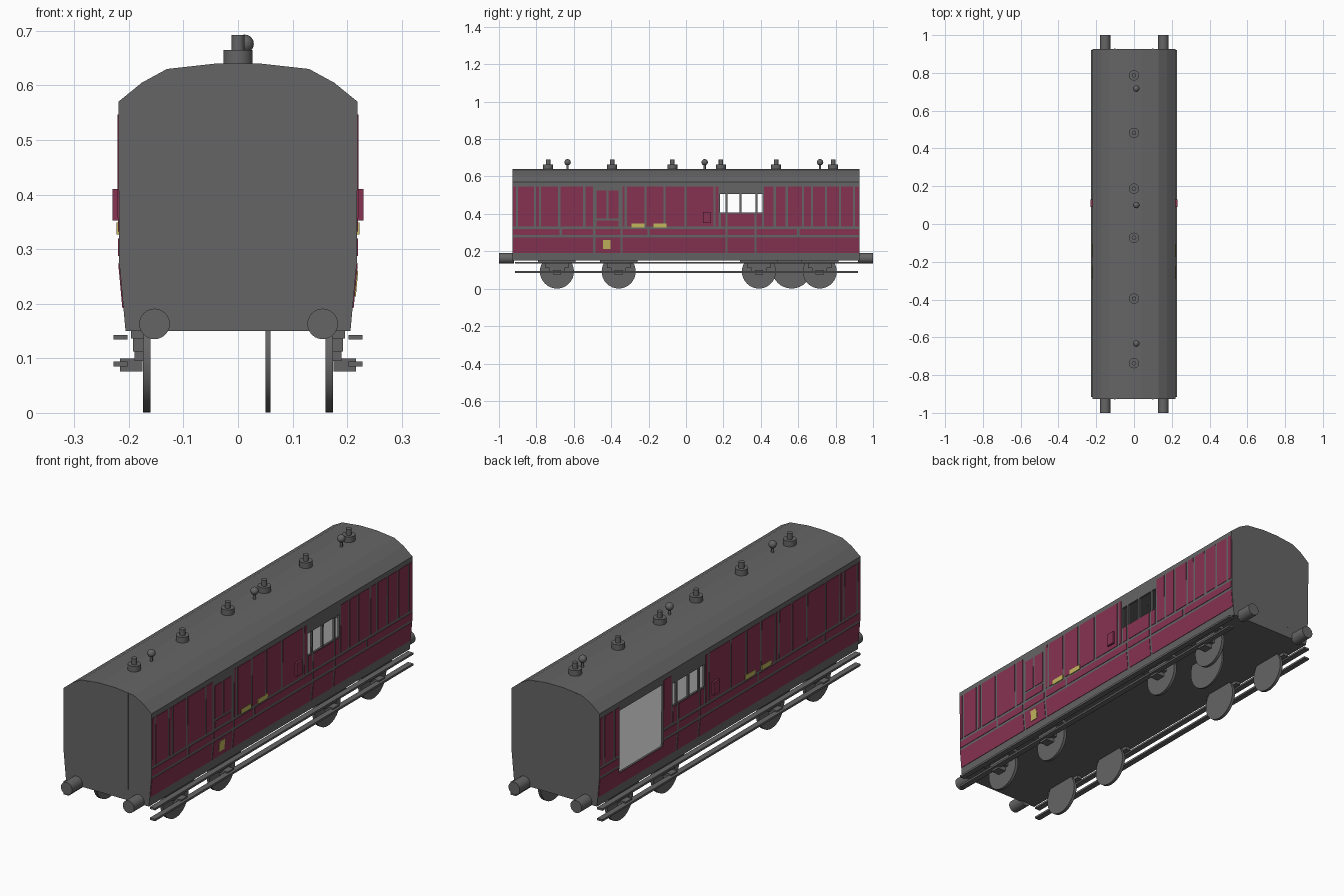
import bpy, bmesh, math
from mathutils import Matrix, Vector

if "Cube" in bpy.data.objects:
    bpy.data.objects.remove(bpy.data.objects["Cube"])


def material(name, rgb):
    m = bpy.data.materials.new(name)
    m.diffuse_color = (*rgb, 1)
    m.use_nodes = True
    m.node_tree.nodes["Principled BSDF"].inputs["Base Color"].default_value = m.diffuse_color
    return m


GREY = material("dark grey", (0.13, 0.13, 0.13))
MAROON = material("maroon", (0.24, 0.033, 0.082))
YELLOW = material("pale yellow", (0.55, 0.47, 0.11))
LIGHT = material("light grey", (0.30, 0.30, 0.30))


def finish(bm, name, mat, smooth=False):
    bmesh.ops.recalc_face_normals(bm, faces=bm.faces)
    me = bpy.data.meshes.new(name)
    bm.to_mesh(me)
    bm.free()
    me.materials.append(mat)
    ob = bpy.data.objects.new(name, me)
    bpy.context.collection.objects.link(ob)
    if smooth:
        bpy.context.view_layer.objects.active = ob
        ob.select_set(True)
        bpy.ops.object.shade_smooth_by_angle(angle=math.radians(35))
        ob.select_set(False)
    return ob


def prism(bm, pts, y0, y1):
    """Extrude an (x, z) outline along y."""
    a = [bm.verts.new((x, y0, z)) for x, z in pts]
    b = [bm.verts.new((x, y1, z)) for x, z in pts]
    n = len(pts)
    bm.faces.new(a)
    bm.faces.new(b[::-1])
    for i in range(n):
        bm.faces.new((a[i], b[i], b[(i + 1) % n], a[(i + 1) % n]))


def box(bm, x0, x1, y0, y1, z0, z1):
    prism(bm, [(x0, z0), (x1, z0), (x1, z1), (x0, z1)], y0, y1)


def cyl(bm, r, depth, centre, axis="Z", seg=24):
    rot = {"Z": Matrix(), "Y": Matrix.Rotation(math.pi / 2, 4, "X"),
           "X": Matrix.Rotation(math.pi / 2, 4, "Y")}[axis]
    bmesh.ops.create_cone(bm, cap_ends=True, segments=seg, radius1=r, radius2=r,
                          depth=depth, matrix=Matrix.Translation(centre) @ rot)


# Body shell: hollow profile with window and door openings
half = [(0.206, 0.15), (0.218, 0.28), (0.219, 0.57), (0.176, 0.605), (0.13, 0.63), (0.04, 0.64)]
inner = [(0.198, 0.16), (0.209, 0.28), (0.21, 0.565), (0.172, 0.597), (0.128, 0.621), (0.04, 0.631)]
L = 0.927


def mirrored(h):
    return h + [(-x, z) for x, z in reversed(h)]


bm = bmesh.new()
prism(bm, mirrored(half), -L, L)
body = finish(bm, "body_shell", GREY)

bm = bmesh.new()
prism(bm, mirrored(inner), -L + 0.01, L - 0.01)
cutters = [finish(bm, "interior_cutter", GREY)]
bm = bmesh.new()
for y0, y1 in ((0.182, 0.212), (0.222, 0.287), (0.297, 0.372), (0.382, 0.408)):
    box(bm, -0.3, 0.3, y0, y1, 0.407, 0.507)
box(bm, -0.3, -0.1, 0.475, 0.785, 0.25, 0.53)
cutters.append(finish(bm, "opening_cutter", GREY))
bpy.context.view_layer.objects.active = body
for c in cutters:
    mod = body.modifiers.new("cut", "BOOLEAN")
    mod.operation, mod.solver, mod.object = "DIFFERENCE", "EXACT", c
    bpy.ops.object.modifier_apply(modifier=mod.name)
    bpy.data.objects.remove(c)

# Interior floor
bm = bmesh.new()
box(bm, -0.2, 0.2, -L + 0.01, L - 0.01, 0.19, 0.2)
finish(bm, "interior_floor", LIGHT)


# Side panels
def side_x(z):
    if z < 0.28:
        return 0.206 + 0.012 * (z - 0.15) / 0.13
    return 0.218 + 0.001 * (z - 0.28) / 0.29


def plate(bm, s, y0, y1, z0, z1, t=0.002):
    prism(bm, [(s * (side_x(z0) - 0.002), z0), (s * (side_x(z0) + t), z0),
               (s * (side_x(z1) + t), z1), (s * (side_x(z1) - 0.002), z1)], y0, y1)


def row(bm, s, cuts, z0, z1, gap=0.012):
    for a, b in zip(cuts, cuts[1:]):
        plate(bm, s, a + gap / 2, b - gap / 2, z0, z1)


ends = [-0.93, -0.903, -0.807, -0.78, -0.678, -0.544]
middle = [-0.345, -0.322, -0.217, -0.115, -0.003, 0.153, 0.18]
rear = [0.412, 0.475, 0.539, 0.625, 0.673, 0.748, 0.823, 0.898, 0.93]
BOTTOM, MID, TOP = (0.192, 0.274), (0.287, 0.319), (0.332, 0.547)
for s, side in ((1, "right"), (-1, "left")):
    bm = bmesh.new()
    row(bm, s, [0.18, 0.217, 0.372, 0.412], 0.332, 0.403)
    row(bm, s, middle, *TOP)
    if s > 0:
        row(bm, s, ends + [-0.49], *TOP)
        row(bm, s, rear, *TOP)
        row(bm, s, [-0.484, -0.42, -0.355], 0.375, 0.525)
        row(bm, s, [-0.484, -0.355], 0.332, 0.365)
        row(bm, s, [-0.93, -0.49, -0.345, 0.217, 0.372, 0.93], *BOTTOM)
        row(bm, s, [-0.93, -0.67, -0.49, -0.345, -0.2, 0.217, 0.372, 0.6, 0.93], *MID)
    else:
        row(bm, s, ends + [-0.44, -0.345], *TOP)
        row(bm, s, [0.412, 0.479], *TOP)
        row(bm, s, [0.781, 0.823, 0.898, 0.93], *TOP)
        row(bm, s, [-0.93, 0.217, 0.372, 0.479], *BOTTOM)
        row(bm, s, [0.473, 0.787], 0.192, 0.248, 0)
        row(bm, s, [0.781, 0.93], *BOTTOM)
        row(bm, s, [-0.93, -0.67, -0.2, 0.217, 0.372, 0.479], *MID)
        row(bm, s, [0.781, 0.93], *MID)
    finish(bm, side + "_side_panels", MAROON)

    # Yellow plates
    bm = bmesh.new()
    for y in (-0.257, -0.14):
        plate(bm, s, y - 0.035, y + 0.035, 0.327, 0.349, 0.004)
    if s > 0:
        plate(bm, s, -0.443, -0.405, 0.213, 0.261, 0.004)
    finish(bm, side + "_yellow_plates", YELLOW)

    # Projecting side box
    bm = bmesh.new()
    box(bm, s * 0.215, s * 0.23, 0.09, 0.13, 0.352, 0.41)
    finish(bm, side + "_side_box", MAROON)

    # Footboards
    for name, z0, z1 in (("upper", 0.134, 0.143), ("lower", 0.085, 0.094)):
        bm = bmesh.new()
        box(bm, s * 0.202, s * 0.228, -0.915, 0.92, z0, z1)
        finish(bm, f"{side}_{name}_footboard", GREY)

    # Wheels with stepped springs and axle boxes
    wheels, springs = bmesh.new(), bmesh.new()
    for y in (-0.69, -0.36, 0.39, 0.715):
        cyl(wheels, 0.091, 0.014, (s * 0.167, y, 0.092), "X", 32)
        box(springs, s * 0.172, s * 0.196, y - 0.1, y + 0.1, 0.136, 0.152)
        box(springs, s * 0.172, s * 0.192, y - 0.062, y + 0.062, 0.112, 0.137)
        box(springs, s * 0.172, s * 0.19, y - 0.04, y + 0.04, 0.095, 0.113)
        box(springs, s * 0.175, s * 0.216, y - 0.022, y + 0.022, 0.076, 0.1)
    finish(wheels, side + "_wheels", GREY, True)
    finish(springs, side + "_springs", GREY)

# Extra disc under the floor
bm = bmesh.new()
cyl(bm, 0.107, 0.009, (0.055, 0.565, 0.108), "X", 32)
finish(bm, "underfloor_disc", GREY, True)

# Buffers
bm = bmesh.new()
for x in (-0.153, 0.155):
    for s in (-1, 1):
        cyl(bm, 0.028, 0.08, (x, s * 0.96, 0.163), "Y")
finish(bm, "buffers", GREY, True)

# Thin ribs on the ends
bm = bmesh.new()
for x in (-0.101, 0.099):
    for s in (-1, 1):
        box(bm, x - 0.004, x + 0.004, s * L - 0.001, s * L + 0.001, 0.2, 0.63)
finish(bm, "end_ribs", GREY)

# Roof vents
bm = bmesh.new()
for y in (-0.737, -0.395, -0.073, 0.187, 0.482, 0.787):
    cyl(bm, 0.027, 0.03, (0, y, 0.65))
    cyl(bm, 0.012, 0.04, (0, y, 0.672), seg=16)
finish(bm, "roof_vents", GREY, True)

# Roof lamps
bm = bmesh.new()
for y in (-0.633, 0.1, 0.717):
    cyl(bm, 0.006, 0.04, (0.012, y, 0.65), seg=12)
    bmesh.ops.create_uvsphere(bm, u_segments=16, v_segments=10, radius=0.017,
                              matrix=Matrix.Translation((0.012, y, 0.676)))
finish(bm, "roof_lamps", GREY, True)
